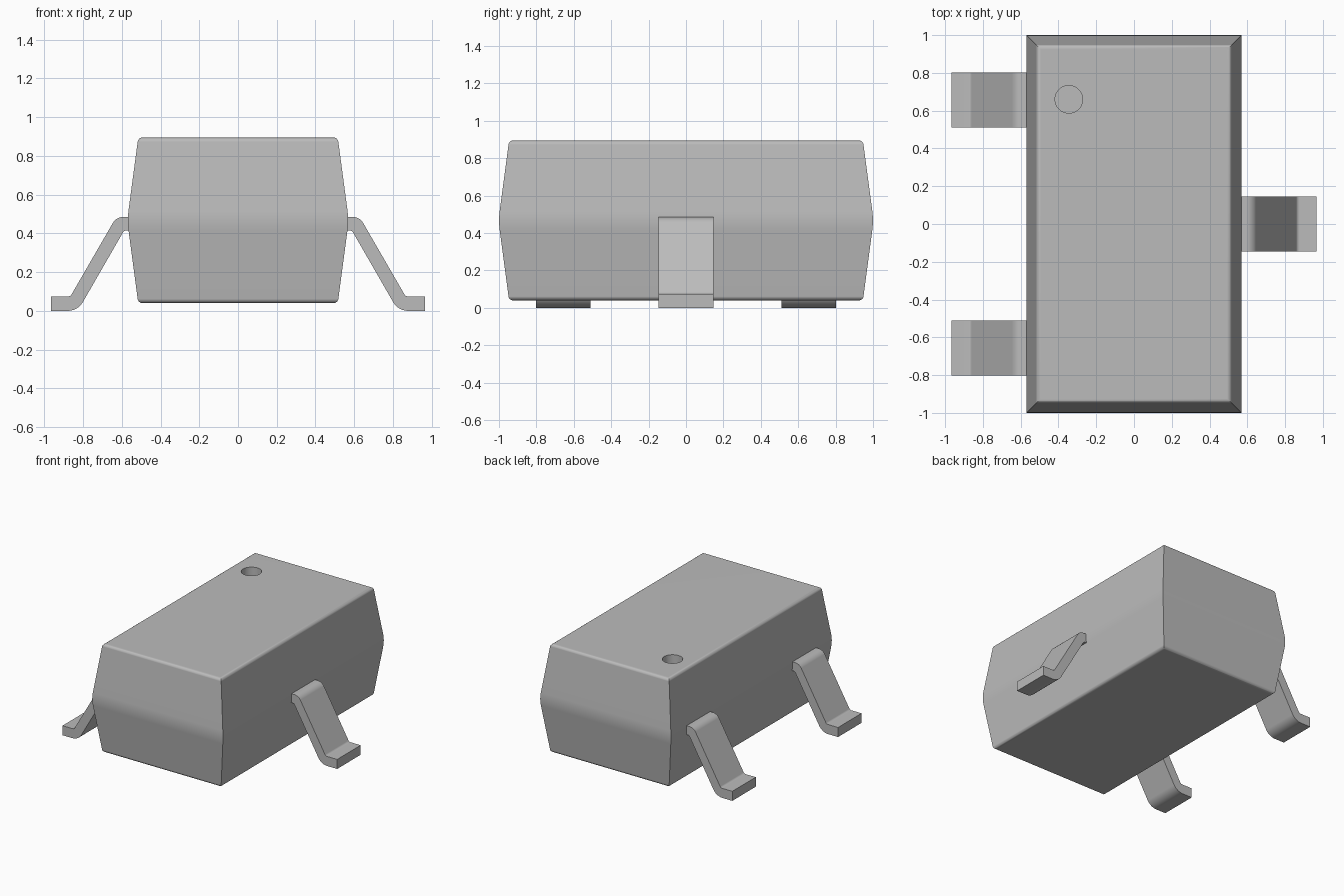
import bpy, bmesh, math
from mathutils import Vector

cube = bpy.data.objects.get("Cube")
if cube:
    bpy.data.objects.remove(cube, do_unlink=True)

grey = bpy.data.materials.new("plain_grey")
grey.use_nodes = True
COLOUR = (0.5, 0.5, 0.5, 1)
grey.diffuse_color = COLOUR
grey.node_tree.nodes["Principled BSDF"].inputs["Base Color"].default_value = COLOUR


def make_object(name, bm):
    bmesh.ops.recalc_face_normals(bm, faces=bm.faces)
    mesh = bpy.data.meshes.new(name)
    bm.to_mesh(mesh)
    bm.free()
    mesh.materials.append(grey)
    obj = bpy.data.objects.new(name, mesh)
    bpy.context.collection.objects.link(obj)
    return obj


def smooth(obj):
    """Smooth the fillets while flat faces stay flat and hard edges sharp."""
    bpy.ops.object.select_all(action='DESELECT')
    obj.select_set(True)
    bpy.context.view_layer.objects.active = obj
    bpy.ops.object.shade_smooth_by_angle(angle=math.radians(30))
    obj.modifiers.new("flat_normals", 'WEIGHTED_NORMAL').keep_sharp = True


def rounded(points, steps=6):
    """Outline from (x, z, radius) corners, each rounded by an arc."""
    out = []
    for i, (x, z, r) in enumerate(points):
        p = Vector((x, z))
        if r == 0:
            out.append(p)
            continue
        a = (Vector(points[i - 1][:2]) - p).normalized()
        b = (Vector(points[(i + 1) % len(points)][:2]) - p).normalized()
        half = a.angle(b) / 2
        centre = p + (a + b).normalized() * r / math.sin(half)
        start = p + a * r / math.tan(half) - centre
        end = p + b * r / math.tan(half) - centre
        for k in range(steps + 1):
            out.append(centre + start.lerp(end, k / steps).normalized() * r)
    return out


# Body: rectangles stacked along a rounded, tapered side profile
HALF_X, HALF_Y, MID_Z, TOP_Z, BOTTOM_Z = 0.572, 1.003, 0.467, 0.895, 0.04
TAPER = 0.057
side = rounded([(0, BOTTOM_Z, 0), (HALF_X - TAPER, BOTTOM_Z, 0.025),
                (HALF_X, MID_Z, 0.4),
                (HALF_X - TAPER, TOP_Z, 0.025), (0, TOP_Z, 0)])[1:-1]
bm = bmesh.new()
rings = []
for x, z in side:
    y = x + HALF_Y - HALF_X
    rings.append([bm.verts.new((sx * x, sy * y, z))
                  for sx, sy in ((-1, -1), (1, -1), (1, 1), (-1, 1))])
for low, high in zip(rings, rings[1:]):
    for i in range(4):
        j = (i + 1) % 4
        bm.faces.new((low[i], low[j], high[j], high[i]))
bm.faces.new(rings[0])
bm.faces.new(rings[-1])
body = make_object("body", bm)

# Round pin-one dimple sunk into the top
bm = bmesh.new()
bmesh.ops.create_cone(bm, cap_ends=True, segments=48, radius1=0.073,
                      radius2=0.073, depth=0.2)
bmesh.ops.translate(bm, verts=bm.verts, vec=(-0.345, 0.66, TOP_Z))
cutter = make_object("dimple_cutter", bm)
cutter.hide_render = True
cut = body.modifiers.new("dimple", 'BOOLEAN')
cut.operation = 'DIFFERENCE'
cut.solver = 'EXACT'
cut.object = cutter
bpy.context.view_layer.objects.active = body
bpy.ops.object.modifier_apply(modifier=cut.name)
bpy.data.objects.remove(cutter, do_unlink=True)
smooth(body)

# Bent leads: one on the left, two on the right
LEAD = rounded([(0.54, 0.485, 0), (0.628, 0.485, 0.06), (0.865, 0.075, 0.02),
                (0.965, 0.075, 0), (0.965, 0, 0), (0.827, 0, 0.09),
                (0.588, 0.415, 0.02), (0.54, 0.415, 0)])


def lead(name, sx, y, half=0.146):
    bm = bmesh.new()
    face = bm.faces.new([bm.verts.new((sx * x, y - half, z)) for x, z in LEAD])
    extruded = bmesh.ops.extrude_face_region(bm, geom=[face], use_keep_orig=True)
    moved = [v for v in extruded["geom"] if isinstance(v, bmesh.types.BMVert)]
    bmesh.ops.translate(bm, verts=moved, vec=(0, 2 * half, 0))
    smooth(make_object(name, bm))


lead("left_lead", 1, 0)
lead("right_front_lead", -1, -0.657)
lead("right_back_lead", -1, 0.657)
